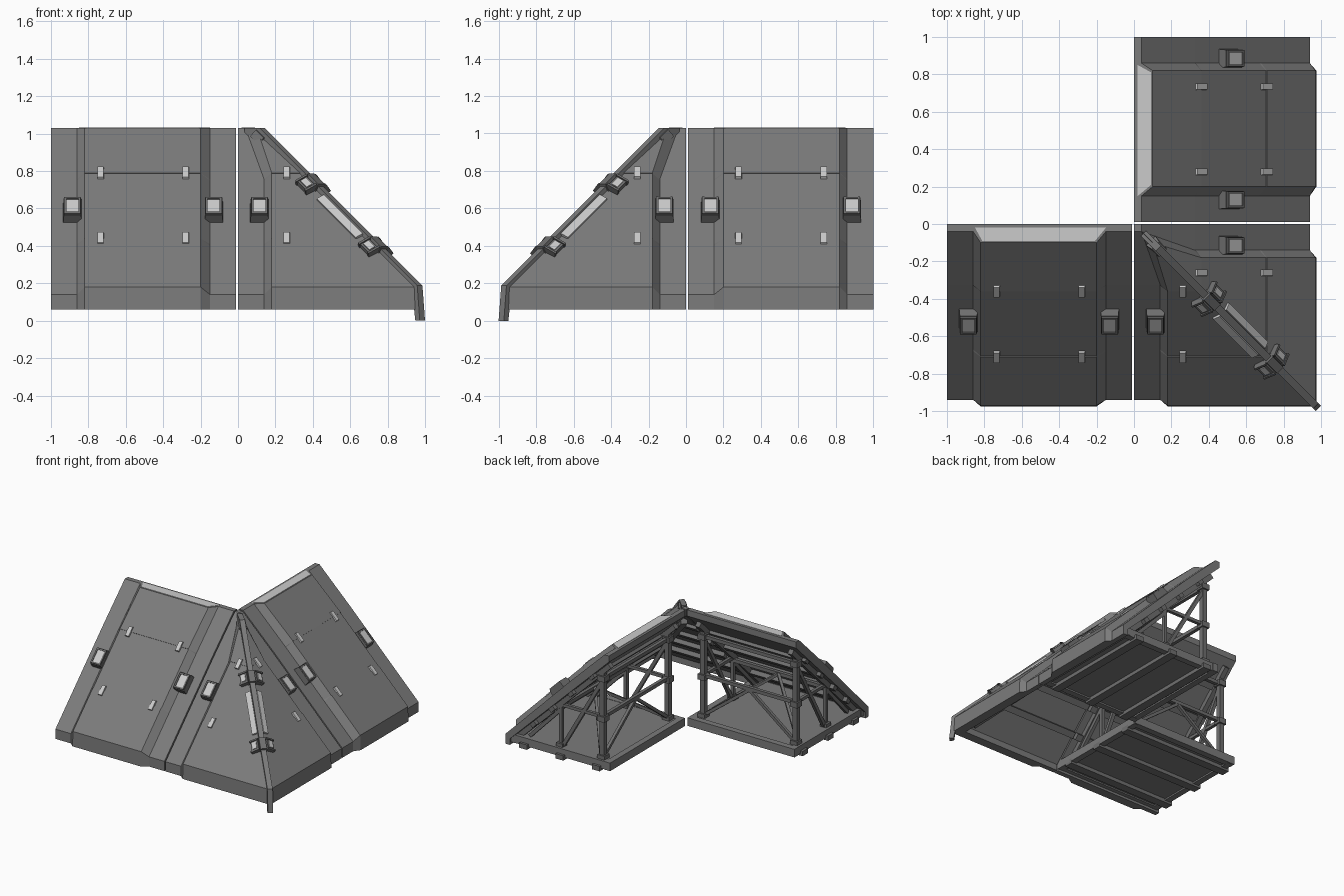
import bpy, bmesh, math
from mathutils import Vector, Matrix

if "Cube" in bpy.data.objects:
    bpy.data.objects.remove(bpy.data.objects["Cube"])

# reflection across the diagonal plane x = -y
FLIP = Matrix(((0, -1, 0, 0), (-1, 0, 0, 0), (0, 0, 1, 0), (0, 0, 0, 1)))
S2 = math.sqrt(0.5)
X, UP, OUT = Vector((1, 0, 0)), Vector((0, S2, S2)), Vector((0, -S2, S2))
MATS = {}
for key, v in (("dark_steel", .2), ("frame_steel", .16), ("pale_trim", .75)):
    MATS[key] = bpy.data.materials.new(key)
    MATS[key].diffuse_color = (v, v, v, 1)


def finish(name, bm, mirror=True, mat="dark_steel"):
    bmesh.ops.remove_doubles(bm, verts=bm.verts, dist=1e-5)
    for m, suffix in ((Matrix(), ""), (FLIP, "_mirrored")):
        if suffix:
            if not mirror:
                break
            bm.transform(m)
        bmesh.ops.recalc_face_normals(bm, faces=bm.faces)
        me = bpy.data.meshes.new(name + suffix)
        bm.to_mesh(me)
        me.materials.append(MATS[mat])
        bpy.context.collection.objects.link(bpy.data.objects.new(name + suffix, me))
    bm.free()


def loft(bm, rings, cap_end=True):
    vs = [[bm.verts.new(p) for p in r] for r in rings]
    n = len(vs[0])
    for a, b in zip(vs, vs[1:]):
        for i in range(n):
            j = (i + 1) % n
            bm.faces.new((a[i], a[j], b[j], b[i]))
    bm.faces.new(vs[0])
    if cap_end:
        bm.faces.new(vs[-1])


def block(bm, c, size, axes=(X, Vector((0, 1, 0)), Vector((0, 0, 1))), taper=1.0):
    """Oriented box; its face along the third axis may taper."""
    c = Vector(c)
    a, b, n = (v * s / 2 for v, s in zip(axes, size))
    rings = [[c + k * n + (i * a + j * b) * t for i, j in ((-1, -1), (1, -1), (1, 1), (-1, 1))]
             for k, t in ((-1, 1), (1, taper))]
    loft(bm, rings)


def beam(bm, p, q, w=0.03, h=None):
    p, q = Vector(p), Vector(q)
    d = (q - p).normalized()
    side = d.cross(Vector((0, 0, 1)))
    side = side.normalized() if side.length > 0.01 else X.copy()
    block(bm, (p + q) / 2, (w, h or w, (q - p).length), (side, d.cross(side), d))


# slope cross-sections as (depth from ridge, height)
INNER = [(.90, .06), (.90, .11), (0, .98)]
STRIP = [(0, 1.03), (.04, 1.03), (.325, .755), (.33, .75), (.67, .41), (.68, .40), (.94, .14), (.94, .06)] + INNER
PANEL = [(0, 1.03), (.10, 1.03), (.36, .79), (.357, .787), (.707, .437), (.71, .44), (.97, .18), (.975, .06)] + INNER

# straight roof shell: low side strips with a raised centre panel
bm = bmesh.new()
loft(bm, [[(x, -d, z) for d, z in prof] for x, prof in
          ((-1, STRIP), (-.86, STRIP), (-.82, PANEL), (-.2, PANEL), (-.15, STRIP), (-.01, STRIP))])
finish("straight_roof_shell", bm)

# corner roof shell: same sections cut off at the hip line
bm = bmesh.new()
loft(bm, [[(min(x, d), -d, z) for d, z in prof] for x, prof in
          ((0, STRIP), (.14, STRIP), (.18, PANEL), (9, PANEL))], cap_end=False)
finish("corner_roof_shell", bm)

# pale ridge strip with tapered ends
bm = bmesh.new()
loft(bm, [[(-.85, -.02, z), (-.15, -.02, z), (-.21, -.092, z), (-.81, -.092, z)] for z in (1.02, 1.033)])
finish("ridge_strip", bm, mat="pale_trim")

# lamp housings on the low strips, each with a pale lens
for i, x in enumerate((-.885, -.13, .115)):
    c = Vector((x, -.525, .597))
    ax = (X, UP, OUT)
    bm = bmesh.new()
    block(bm, c - OUT * .008, (.1, .145, .055), ax, .92)
    for s in (-1, 1):
        block(bm, c + X * s * .038 + OUT * .024, (.012, .125, .012), ax)
        block(bm, c + UP * s * .056 + OUT * .024, (.064, .012, .012), ax)
    finish(f"lamp_housing_{i}", bm, mat="frame_steel")
    bm = bmesh.new()
    block(bm, c + OUT * .019, (.064, .1, .01), ax)
    finish(f"lamp_lens_{i}", bm, mat="pale_trim")

# small clips bridging the panel seams
bm = bmesh.new()
for x in (-.735, -.28, .26):
    for d, z in ((.36, .79), (.71, .44)):
        block(bm, Vector((x, -d, z)), (.036, .085, .018), (X, UP, OUT), .9)
finish("seam_clips", bm, mat="pale_trim")

# hip rib with a vertical end spur reaching the ground
hip = [(.05, 1.03), (.13, 1.03), (.972, .188), (.986, 0), (.962, 0), (.945, .16), (.11, .99), (.05, .99)]
bm = bmesh.new()
loft(bm, [[(t + s, -t + s, z) for t, z in hip] for s in (-.014, .014)])
finish("hip_rib", bm, False)

# hip fittings: pale cover bar, top cap and clamps with winged lamps
ALONG = Vector((1, -1, -1)).normalized()
SIDE = Vector((1, 1, 0)).normalized()
NORM = SIDE.cross(ALONG).normalized()
if NORM.z < 0:
    NORM = -NORM


def on_hip(t):
    return Vector((t, -t, 1.135 - t))


# wings lean onto the two roof slopes on either side of the hip
WINGS = []
for s in (-1, 1):
    n = (NORM + SIDE * s * .7).normalized()
    WINGS.append((s, n, ALONG.cross(n)))
bm = bmesh.new()
for s, n, w in WINGS:
    block(bm, on_hip(.575) + SIDE * s * .035 - NORM * .012, (.045, .36, .03), (w, ALONG, n))
finish("hip_pale_bars", bm, False, "pale_trim")
bm = bmesh.new()
block(bm, on_hip(.135) - NORM * .025, (.07, .09, .05), (SIDE, ALONG, NORM), .8)
finish("hip_top_cap", bm, False)
bm, lens = bmesh.new(), bmesh.new()
for t in (.405, .74):
    c = on_hip(t)
    block(bm, c, (.06, .12, .07), (SIDE, ALONG, NORM), .8)
    for s, n, w in WINGS:
        p = c + SIDE * s * .047 - NORM * .012
        block(bm, p, (.07, .10, .045), (w, ALONG, n), .85)
        block(lens, p + n * .022, (.035, .055, .012), (w, ALONG, n))
        for k in (-1, 1):
            block(bm, p + ALONG * k * .043 + n * .008, (.074, .012, .045), (w, ALONG, n))
finish("hip_clamps", bm, False, "frame_steel")
finish("hip_clamp_lenses", lens, False, "pale_trim")

# floor deck with edge rails and underside runners
bm = bmesh.new()
block(bm, (-.49, -.47, .115), (.95, .90, .05))
for y in (-.025, -.89):
    block(bm, (-.5, y, .112), (.97, .05, .066))
for x in (-.955, -.035):
    block(bm, (x, -.46, .11), (.05, .90, .065))
finish("floor_deck", bm)
bm = bmesh.new()
for y in (-.12, -.45, -.78):
    block(bm, (-.505, y, .08), (.99, .07, .04))
finish("floor_runners", bm, mat="frame_steel")

# side trusses: posts, rafters and braces
bm = bmesh.new()
for x in (-.93, -.09):
    beam(bm, (x, -.10, .13), (x, -.10, .84), .04)
    beam(bm, (x, -.48, .13), (x, -.48, .50), .028)
    beam(bm, (x, -.03, .92), (x, -.85, .13), .04)
    beam(bm, (x, -.10, .48), (x, -.50, .48), .025)
    beam(bm, (x, -.10, .78), (x, -.46, .15), .028)
    beam(bm, (x, -.48, .44), (x, -.76, .15), .028)
    for z in (.15, .47, .80):
        block(bm, (x, -.10, z), (.065, .065, .045))
    block(bm, (x, -.48, .15), (.06, .06, .04))
finish("side_trusses", bm, mat="frame_steel")

# cross members linking the two trusses
bm = bmesh.new()
for y, z in ((-.10, .48), (-.10, .80), (-.48, .46)):
    beam(bm, (-.93, y, z), (-.09, y, z), .028)
for a in (-.93, -.09):
    beam(bm, (a, -.10, .15), (-.51, -.10, .47), .024)
    beam(bm, (a, -.12, .15), (-.51, -.47, .46), .022)
finish("cross_braces", bm, mat="frame_steel")

# purlins under the roof skin, and their corner continuations
bm = bmesh.new()
for d in (.17, .36, .53, .70):
    z = .975 - d
    block(bm, (-.5, -d, z), (.97, .05, .035), (X, UP, OUT))
    block(bm, (d / 2, -d, z), (d - .02, .05, .035), (X, UP, OUT))
finish("roof_purlins", bm, mat="frame_steel")
bm = bmesh.new()
beam(bm, (.06, -.06, .90), (.86, -.86, .12), .05)
finish("hip_rafter", bm, False, "frame_steel")

for m in bpy.data.materials:
    if m.users and not m.is_grease_pencil:
        m.use_nodes = True
        m.node_tree.nodes["Principled BSDF"].inputs["Base Color"].default_value = m.diffuse_color
